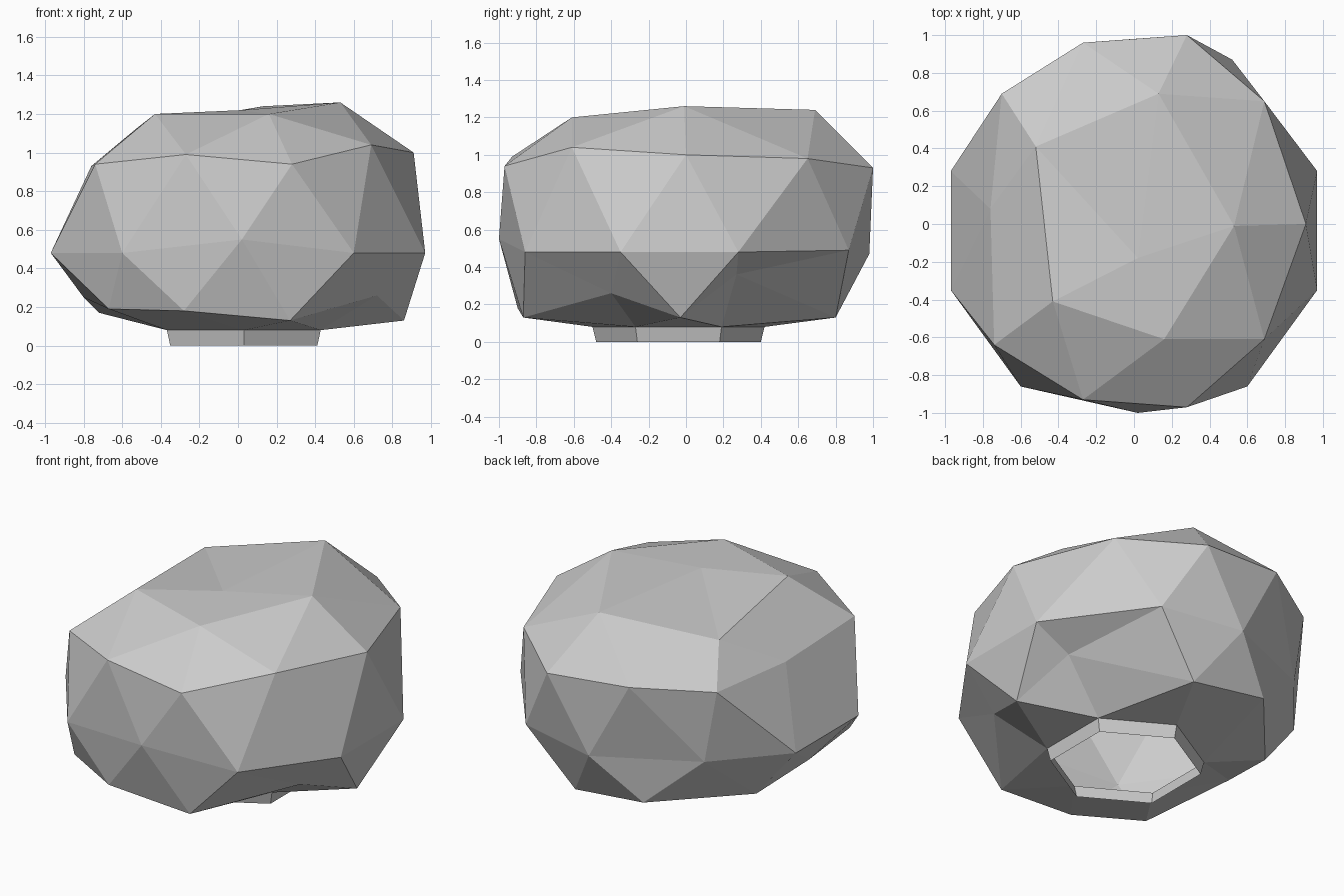
import bpy, bmesh, math

default_cube = bpy.data.objects.get("Cube")
if default_cube:
    bpy.data.objects.remove(default_cube, do_unlink=True)

# Single stone material
stone = bpy.data.materials.new("stone_grey")
stone.use_nodes = True
colour = (0.6, 0.6, 0.6, 1)
stone.diffuse_color = colour
stone.node_tree.nodes["Principled BSDF"].inputs["Base Color"].default_value = colour


def finish(bm, name):
    """Turn a bmesh into a flat shaded stone object."""
    bmesh.ops.recalc_face_normals(bm, faces=bm.faces[:])
    mesh = bpy.data.meshes.new(name)
    bm.to_mesh(mesh)
    bm.free()
    mesh.materials.append(stone)
    obj = bpy.data.objects.new(name, mesh)
    bpy.context.collection.objects.link(obj)
    return obj


def hexagon(bm, radius, z):
    """Six corners around the centre of the neck, counterclockwise."""
    corners = []
    for k in range(6):
        angle = math.radians(30 + 60 * k)
        corners.append(bm.verts.new((0.03 + radius * math.cos(angle),
                                     -0.04 + radius * math.sin(angle), z)))
    return corners


# Irregular knob corners in hundredths, one row per sphere ring from the top
# down, each row counterclockwise starting at +x
crown = [(2, -18, 122)]
upper_ring = [(53, -1, 126), (13, 69, 124), (-52, 41, 113), (-43, -41, 120), (16, -61, 120)]
ridge_mid = [(69, 65, 98), (-27, 96, 97), (-76, 8, 93), (-27, -93, 99), (69, -61, 104)]
ridge = [(91, 0, 100), (28, 100, 93), (-70, 69, 95), (-74, -64, 94), (28, -97, 94)]
belt = [(97, 28, 48), (52, 87, 49), (0, 98, 47), (-62, 70, 49), (-97, 28, 48),
        (-97, -35, 48), (-60, -86, 48), (2, -100, 55), (60, -86, 48), (97, -35, 48)]
under = [(72, 27, 36), (-28, 83, 19), (-80, -10, 25), (-28, -90, 18), (72, -40, 26)]
under_mid = [(86, -3, 13), (22, 80, 13), (-72, 32, 17), (-67, -69, 19), (27, -87, 13)]


def ring_order(vert):
    """Sort by height first, then by direction around the axis."""
    turn = math.degrees(math.atan2(vert.co.y, vert.co.x))
    return (-round(vert.co.z, 2), (turn + 5) % 360)


# Faceted body: an icosphere opened at the bottom and pushed out of shape
bm = bmesh.new()
bmesh.ops.create_icosphere(bm, subdivisions=2, radius=1)
bottom = [v for v in bm.verts if v.co.z < -0.7]
bmesh.ops.delete(bm, geom=bottom, context='VERTS')
ordered = sorted(bm.verts, key=ring_order)
corners = crown + upper_ring + ridge_mid + ridge + belt + under + under_mid
for vert, corner in zip(ordered, corners):
    vert.co = [value / 100 for value in corner]

# Underside: stitch the ten-corner opening to the six-corner neck
low, lower = ordered[-10:-5], ordered[-5:]
rim = [vert for pair in zip(lower, low) for vert in pair]
neck_top = hexagon(bm, 0.46, 0.08)
for i in range(10):
    nearest = round((36 * i - 12) / 60) % 6
    bm.faces.new((rim[i], rim[(i + 1) % 10], neck_top[nearest]))
for k in range(6):
    nearest = round((60 * k + 60) / 36) % 10
    bm.faces.new((neck_top[k], neck_top[(k + 1) % 6], rim[nearest]))
finish(bm, "faceted_body")

# Short open neck below the body
bm = bmesh.new()
top, base = hexagon(bm, 0.46, 0.08), hexagon(bm, 0.44, 0)
for k in range(6):
    n = (k + 1) % 6
    bm.faces.new((base[k], base[n], top[n], top[k]))
finish(bm, "hexagonal_neck")
